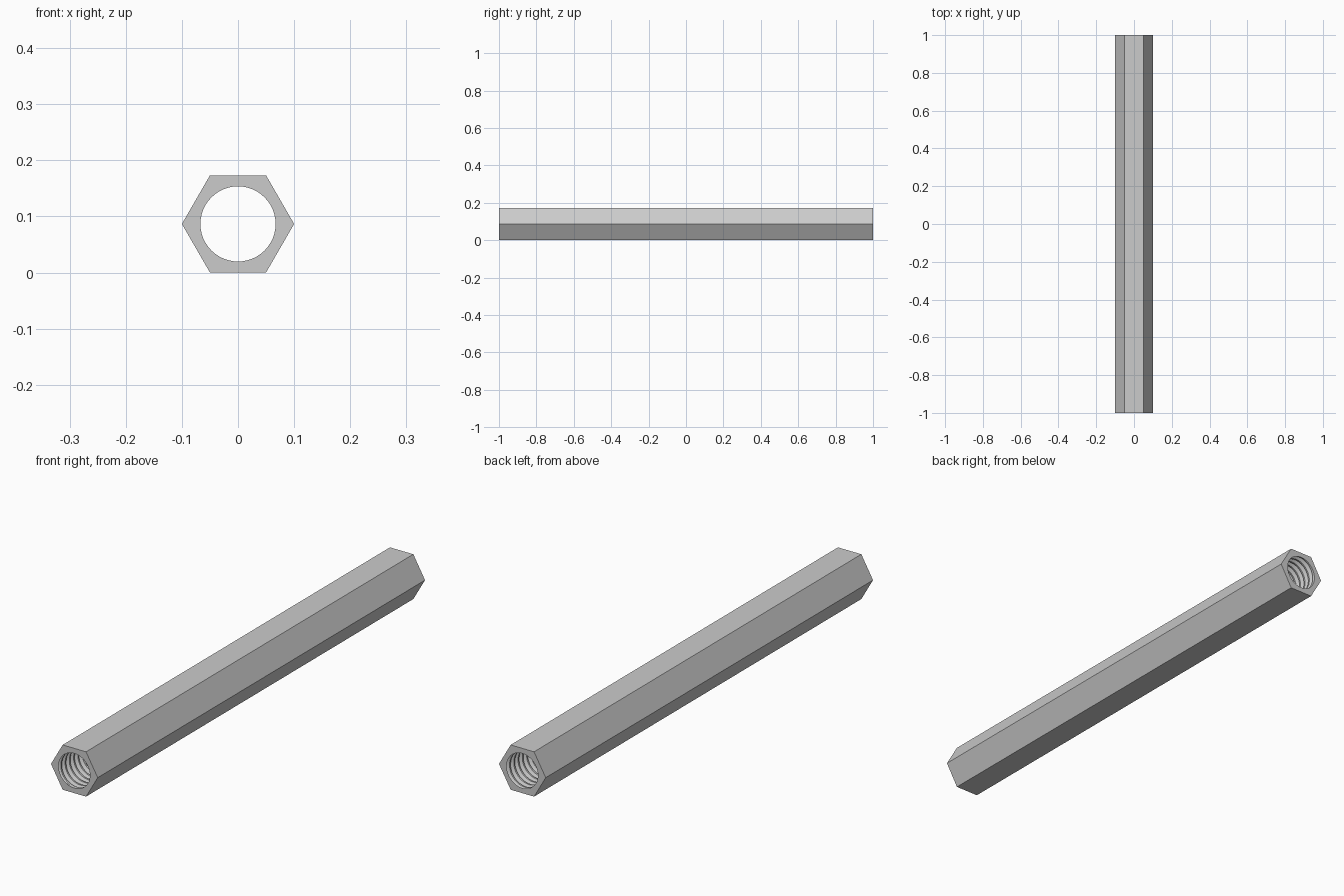
import bpy, bmesh
from math import cos, sin, pi, ceil, radians
from mathutils import Vector

cube = bpy.data.objects.get("Cube")
if cube:
    bpy.data.objects.remove(cube, do_unlink=True)

HALF = 1.0                   # half length of the bar
HEX_R = 0.1                  # hexagon corner radius
MID_Z = HEX_R * cos(pi / 6)  # axis height
MINOR, MAJOR = 0.067, 0.08   # thread crest and root radii
PITCH = 0.026
SEGS = 48

metal = bpy.data.materials.new("light grey metal")
metal.use_nodes = True
grey = (0.6, 0.6, 0.6, 1)
metal.diffuse_color = grey
metal.node_tree.nodes["Principled BSDF"].inputs["Base Color"].default_value = grey


def polar(r, angle, y):
    return Vector((r * cos(angle), y, MID_Z + r * sin(angle)))


bm = bmesh.new()

# Helical thread: a truncated V profile swept along the bore, trimmed at the ends
profile = [(0.0, MINOR), (0.25, MINOR), (0.5625, MAJOR), (0.6875, MAJOR)]
turns = ceil(2 * HALF / PITCH) + 3
rows = []
for turn in range(turns):
    for offset, radius in profile:
        row = []
        for k in range(SEGS + 1):
            y = -HALF + PITCH * (turn - 1 + offset - k / SEGS)
            r = radius if -HALF < y < HALF else MINOR
            y = max(-HALF, min(HALF, y))
            row.append(bm.verts.new(polar(r, 2 * pi * (k % SEGS) / SEGS, y)))
        rows.append(row)
for a, b in zip(rows, rows[1:]):
    for k in range(SEGS):
        bm.faces.new((a[k], a[k + 1], b[k + 1], b[k]))

# Hexagonal body: six flats, and end faces split into six sectors round the bore
step = SEGS // 6
for i in range(6):
    a0, a1 = i * pi / 3, (i + 1) * pi / 3
    flat = [polar(HEX_R, a, y) for a, y in
            ((a0, -HALF), (a1, -HALF), (a1, HALF), (a0, HALF))]
    bm.faces.new([bm.verts.new(p) for p in flat])
    for y in (-HALF, HALF):
        arc = [polar(MINOR, a1 - (a1 - a0) * j / step, y) for j in range(step + 1)]
        sector = [polar(HEX_R, a0, y), polar(HEX_R, a1, y)] + arc
        bm.faces.new([bm.verts.new(p) for p in sector])

bmesh.ops.remove_doubles(bm, verts=bm.verts[:], dist=0.00002)
bmesh.ops.recalc_face_normals(bm, faces=bm.faces[:])

mesh = bpy.data.meshes.new("threaded_hex_spacer")
bm.to_mesh(mesh)
bm.free()
mesh.materials.append(metal)
spacer = bpy.data.objects.new("threaded_hex_spacer", mesh)
bpy.context.collection.objects.link(spacer)

# Smooth round the thread, crisp at its crests and on the hexagon
bpy.ops.object.select_all(action="DESELECT")
spacer.select_set(True)
bpy.context.view_layer.objects.active = spacer
bpy.ops.object.shade_smooth_by_angle(angle=radians(30))
